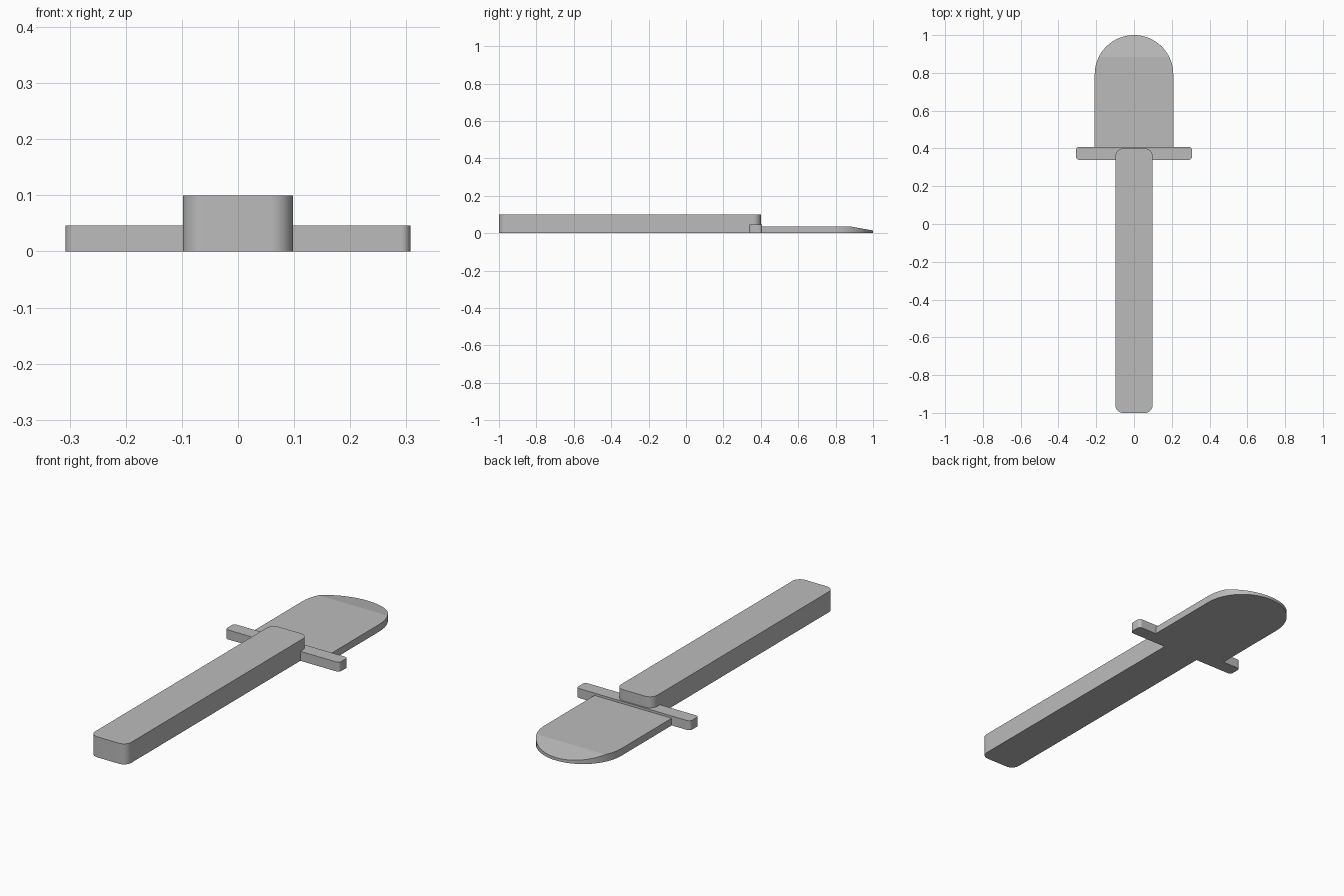
import bpy
import bmesh
from math import radians, cos, sin, pi

cube = bpy.data.objects.get("Cube")
if cube:
    bpy.data.objects.remove(cube, do_unlink=True)

# Single plain grey finish
grey = bpy.data.materials.new("plain_grey")
grey.use_nodes = True
grey.diffuse_color = (0.5, 0.5, 0.5, 1)
grey.node_tree.nodes["Principled BSDF"].inputs["Base Color"].default_value = (0.5, 0.5, 0.5, 1)


def arc(cx, cy, r, start, end, steps):
    """Points along an arc, angles in degrees."""
    angles = [radians(start + (end - start) * i / steps) for i in range(steps + 1)]
    return [(cx + r * cos(a), cy + r * sin(a)) for a in angles]


def rounded_rect(half_x, y0, y1, r):
    """Outline of a rectangle with rounded corners."""
    corners = [(half_x - r, y1 - r), (r - half_x, y1 - r),
               (r - half_x, y0 + r), (half_x - r, y0 + r)]
    outline = []
    for i, (cx, cy) in enumerate(corners):
        outline += arc(cx, cy, r, 90 * i, 90 * i + 90, 12)
    return outline


def slab(outline, height):
    """Extrude a flat outline upward from the ground."""
    bm = bmesh.new()
    base = bm.faces.new([bm.verts.new((x, y, 0)) for x, y in outline])
    top = bmesh.ops.extrude_face_region(bm, geom=[base])
    verts = [v for v in top["geom"] if isinstance(v, bmesh.types.BMVert)]
    bmesh.ops.translate(bm, vec=(0, 0, height), verts=verts)
    bmesh.ops.recalc_face_normals(bm, faces=bm.faces)
    return bm


def finish(name, bm):
    mesh = bpy.data.meshes.new(name)
    bm.to_mesh(mesh)
    bm.free()
    mesh.materials.append(grey)
    obj = bpy.data.objects.new(name, mesh)
    bpy.context.collection.objects.link(obj)
    mesh.shade_smooth()
    mesh.set_sharp_from_angle(angle=radians(9))
    return obj


# Long rounded handle and thin crossbar
finish("handle", slab(rounded_rect(0.098, -1.0, 0.4, 0.04), 0.1))
finish("crossbar", slab(rounded_rect(0.307, 0.34, 0.407, 0.016), 0.046))

# Flat paddle blade with a round end
blade_r, tip, bend, thick = 0.208, 1.0, 0.885, 0.035
outline = [(-blade_r, 0.37), (blade_r, 0.37)]
outline += arc(0, tip - blade_r, blade_r, 0, 180, 32)
blade = slab(outline, thick)

# Slope the top of the blade down toward its tip
bmesh.ops.bisect_plane(blade, geom=blade.verts[:] + blade.edges[:] + blade.faces[:],
                       plane_co=(0, bend, 0), plane_no=(0, 1, 0))
for v in blade.verts:
    if v.co.z > thick / 2 and v.co.y > bend:
        v.co.z -= 0.021 * (v.co.y - bend) / (tip - bend)
finish("blade", blade)
